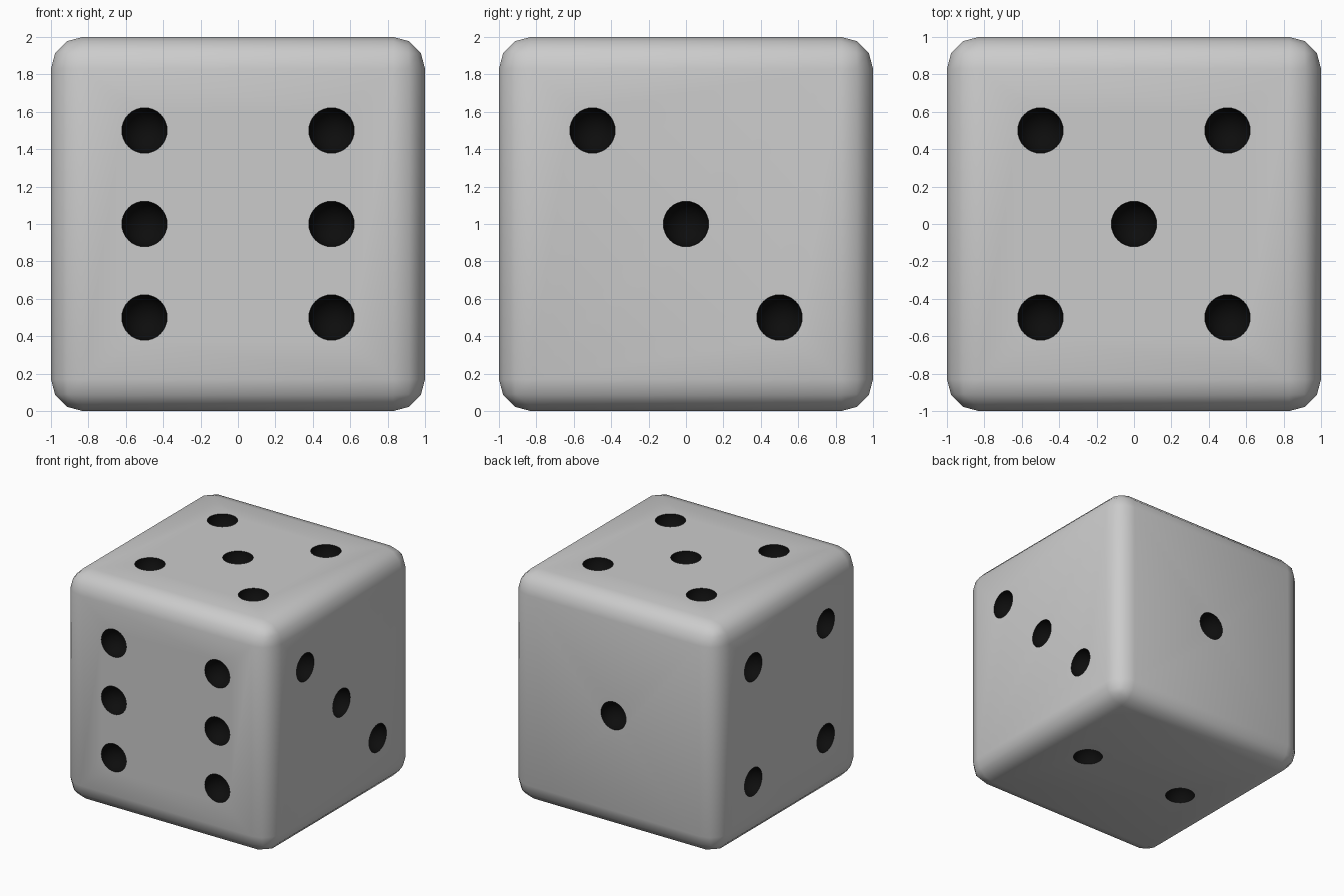
import bpy, bmesh, math
from mathutils import Vector, Matrix

if "Cube" in bpy.data.objects:
    bpy.data.objects.remove(bpy.data.objects["Cube"])

BEVEL, PIP_R, D = 0.17, 0.122, 0.5


def make_object(name, bm, mats):
    mesh = bpy.data.meshes.new(name)
    bm.to_mesh(mesh)
    bm.free()
    for m in mats:
        mesh.materials.append(m)
    ob = bpy.data.objects.new(name, mesh)
    bpy.context.collection.objects.link(ob)
    return ob


grey = bpy.data.materials.new("body_grey")
grey.diffuse_color = (0.8, 0.8, 0.8, 1)
grey.use_nodes = True
grey.node_tree.nodes["Principled BSDF"].inputs["Base Color"].default_value = grey.diffuse_color
black = bpy.data.materials.new("pip_black")
black.diffuse_color = (0.004, 0.004, 0.004, 1)
black.use_nodes = True
black.node_tree.nodes["Principled BSDF"].inputs["Base Color"].default_value = black.diffuse_color

# Rounded cube body
bm = bmesh.new()
bmesh.ops.create_cube(bm, size=2, matrix=Matrix.Translation((0, 0, 1)))
bmesh.ops.bevel(bm, geom=bm.edges[:], offset=BEVEL, segments=3, profile=0.5,
                affect='EDGES', clamp_overlap=True)
die = make_object("die_body", bm, [grey, black])

# Pip layouts: face normal, and pip centres within that face
corners = [(-D, -D), (D, -D), (-D, D), (D, D)]
faces = [
    ((0, -1, 0), [(x, 0, z) for x in (-D, D) for z in (-D, 0, D)]),   # six
    ((0, 1, 0), [(0, 0, 0)]),                                         # one
    ((1, 0, 0), [(0, -t, t) for t in (-D, 0, D)]),                    # three
    ((-1, 0, 0), [(0, a, b) for a, b in corners]),                    # four
    ((0, 0, 1), [(a, b, 0) for a, b in corners] + [(0, 0, 0)]),       # five
    ((0, 0, -1), [(x, 0, 0) for x in (-D, D)]),                       # two
]

# Spherical cutters for all pips
bm = bmesh.new()
for normal, pips in faces:
    n = Vector(normal)
    rot = n.to_track_quat('Z', 'Y').to_matrix().to_4x4()
    for p in pips:
        pos = Vector((0, 0, 1)) + n + Vector(p)
        bmesh.ops.create_uvsphere(bm, u_segments=32, v_segments=15, radius=PIP_R,
                                  matrix=Matrix.Translation(pos) @ rot)
for f in bm.faces:
    f.material_index = 1
cutter = make_object("pip_cutter", bm, [grey, black])
cutter.hide_render = True

# Carve the pips
mod = die.modifiers.new("pips", 'BOOLEAN')
mod.operation = 'DIFFERENCE'
mod.solver = 'EXACT'
mod.object = cutter
bpy.context.view_layer.objects.active = die
die.select_set(True)
bpy.ops.object.modifier_apply(modifier=mod.name)
bpy.data.objects.remove(cutter)

# Smooth shading with crisp pip rims
bpy.ops.object.shade_smooth_by_angle(angle=math.radians(40))
